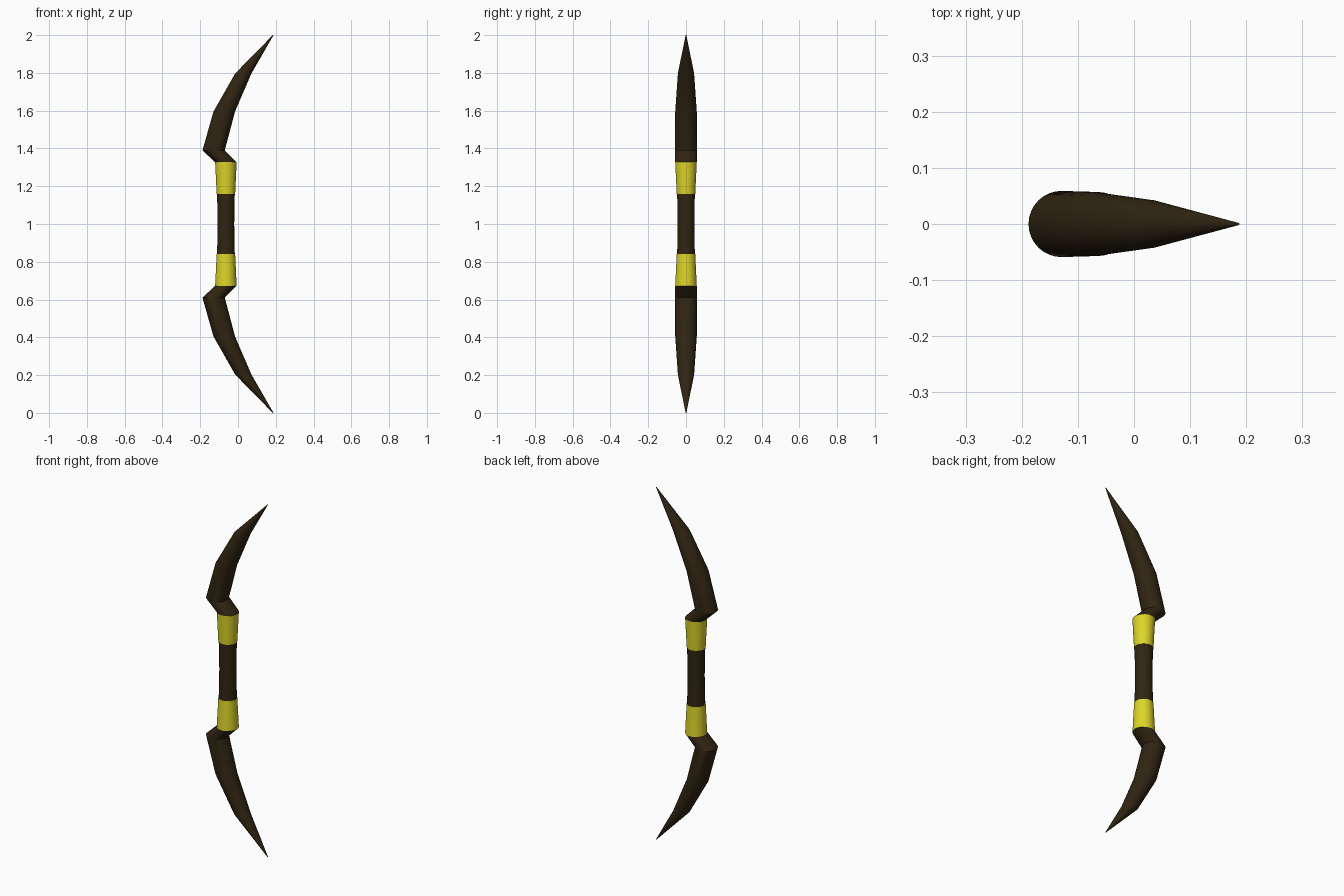
import bpy, bmesh, math

if "Cube" in bpy.data.objects:
    bpy.data.objects.remove(bpy.data.objects["Cube"])

SIDES = 32


def material(name, rgb):
    m = bpy.data.materials.new(name)
    m.diffuse_color = (*rgb, 1.0)
    m.use_nodes = True
    m.node_tree.nodes["Principled BSDF"].inputs["Base Color"].default_value = m.diffuse_color
    return m


BROWN = material("dark brown wood", (0.030, 0.018, 0.006))
YELLOW = material("yellow binding", (0.72, 0.66, 0.022))


def loft(name, rings, mat, flip=False, cap_tip=False):
    """Skin horizontal circles given as (centre x, height above middle, radius)."""
    s = -1 if flip else 1
    bm = bmesh.new()
    loops = []
    for cx, h, r in rings:
        loops.append([bm.verts.new((cx + r * math.cos(2 * math.pi * i / SIDES),
                                    r * math.sin(2 * math.pi * i / SIDES),
                                    1 + s * h)) for i in range(SIDES)])
    for a, b in zip(loops, loops[1:]):
        for i in range(SIDES):
            j = (i + 1) % SIDES
            quad = (a[i], a[j], b[j], b[i])
            bm.faces.new(quad[::-1] if flip else quad)
    if cap_tip:
        bm.faces.new(loops[-1][::-1] if flip else loops[-1])
    me = bpy.data.meshes.new(name)
    bm.to_mesh(me)
    bm.free()
    me.materials.append(mat)
    ob = bpy.data.objects.new(name, me)
    bpy.context.collection.objects.link(ob)
    bpy.ops.object.select_all(action='DESELECT')
    ob.select_set(True)
    bpy.context.view_layer.objects.active = ob
    bpy.ops.object.shade_smooth_by_angle(angle=math.radians(25))
    return ob


GX = -0.064  # centre line of the handle

# Waisted handle grip
loft("grip", [(GX, -0.16, 0.047), (GX, -0.08, 0.045), (GX, 0, 0.044),
              (GX, 0.08, 0.045), (GX, 0.16, 0.047)], BROWN)

# Yellow bindings and curved limbs, mirrored above and below the grip
band = [(GX, 0.16, 0.047), (GX, 0.16, 0.049), (GX, 0.245, 0.053), (GX, 0.327, 0.057)]
limb = [(GX, 0.327, 0.057), (-0.129, 0.39, 0.059), (-0.073, 0.595, 0.057),
        (0.028, 0.797, 0.043), (0.186, 1.0, 0.002)]
for side, flip in (("upper", False), ("lower", True)):
    loft(side + "_binding", band, YELLOW, flip)
    loft(side + "_limb", limb, BROWN, flip, cap_tip=True)
